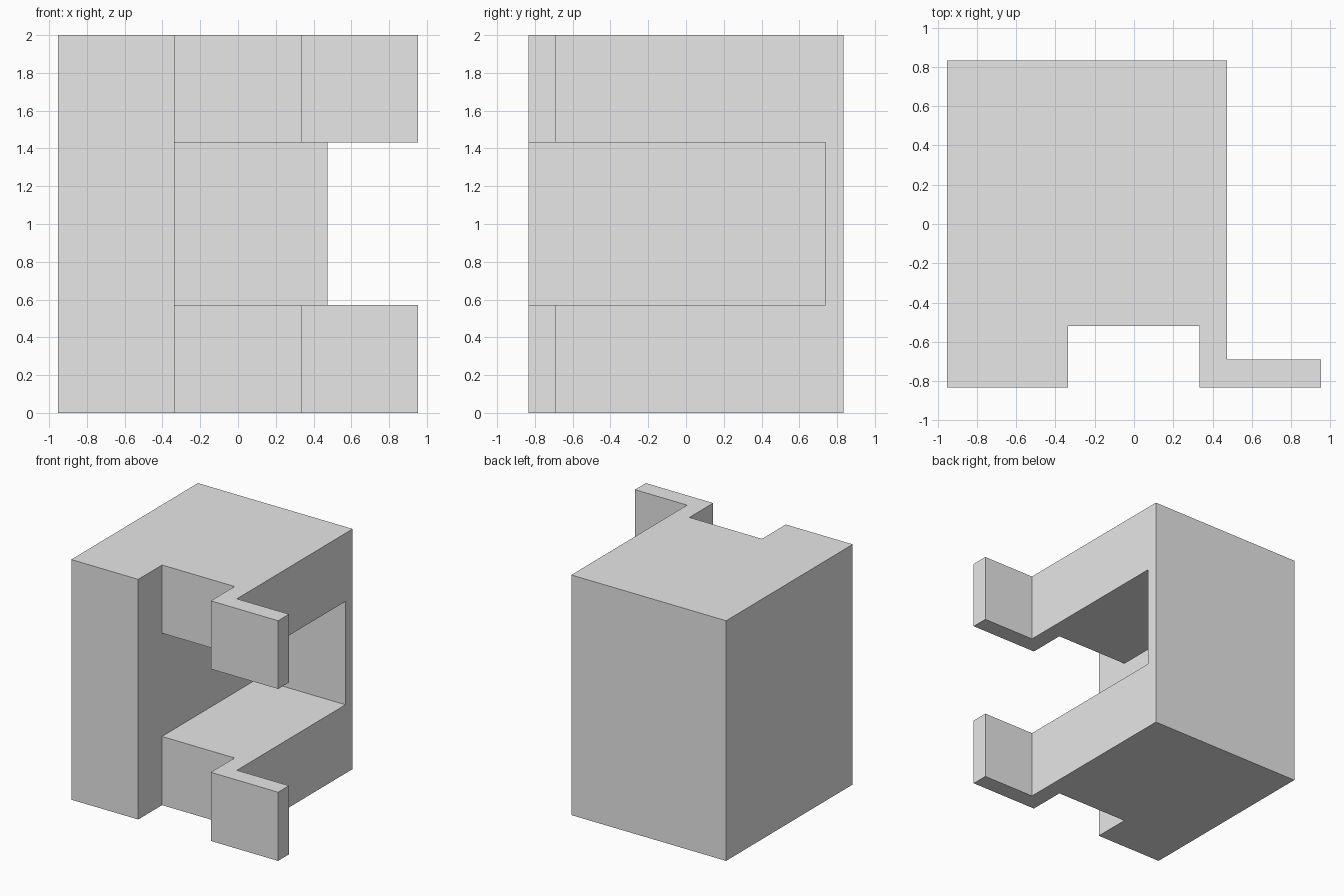
import bpy
import bmesh

default_cube = bpy.data.objects.get("Cube")
if default_cube:
    bpy.data.objects.remove(default_cube, do_unlink=True)

grey = bpy.data.materials.new("plain grey")
grey.use_nodes = True
grey.diffuse_color = (0.8, 0.8, 0.8, 1)
grey.node_tree.nodes["Principled BSDF"].inputs["Base Color"].default_value = grey.diffuse_color


def prism(name, outline, bottom, top):
    """Extrude a plan outline from bottom to top."""
    bm = bmesh.new()
    base = bm.faces.new([bm.verts.new((x, y, bottom)) for x, y in outline])
    walls = bmesh.ops.extrude_face_region(bm, geom=[base])["geom"]
    moved = [v for v in walls if isinstance(v, bmesh.types.BMVert)]
    bmesh.ops.translate(bm, verts=moved, vec=(0, 0, top - bottom))
    bmesh.ops.recalc_face_normals(bm, faces=bm.faces)
    mesh = bpy.data.meshes.new(name)
    bm.to_mesh(mesh)
    bm.free()
    mesh.materials.append(grey)
    obj = bpy.data.objects.new(name, mesh)
    bpy.context.collection.objects.link(obj)
    return obj


# Bracket body: block with a front notch and a side flange
left, right, front, back = -0.953, 0.473, -0.833, 0.833
notch_left, notch_right, notch_back = -0.336, 0.333, -0.52
flange_end, flange_back = 0.953, -0.69
body = prism("bracket_body", [
    (left, front), (notch_left, front), (notch_left, notch_back),
    (notch_right, notch_back), (notch_right, front), (flange_end, front),
    (flange_end, flange_back), (right, flange_back), (right, back), (left, back),
], 0, 2)

# Middle recess, open to the front and the flange side
recess = prism("recess_cutter", [
    (notch_left, front - 1), (flange_end + 1, front - 1),
    (flange_end + 1, 0.738), (notch_left, 0.738),
], 0.572, 1.432)
recess.hide_render = True
recess.hide_viewport = False
recess.display_type = "WIRE"

cut = body.modifiers.new("recess", "BOOLEAN")
cut.operation = "DIFFERENCE"
cut.solver = "EXACT"
cut.object = recess

# Bake the cut and discard the cutter
bpy.context.view_layer.objects.active = body
bpy.ops.object.modifier_apply(modifier=cut.name)
bpy.data.objects.remove(recess, do_unlink=True)
